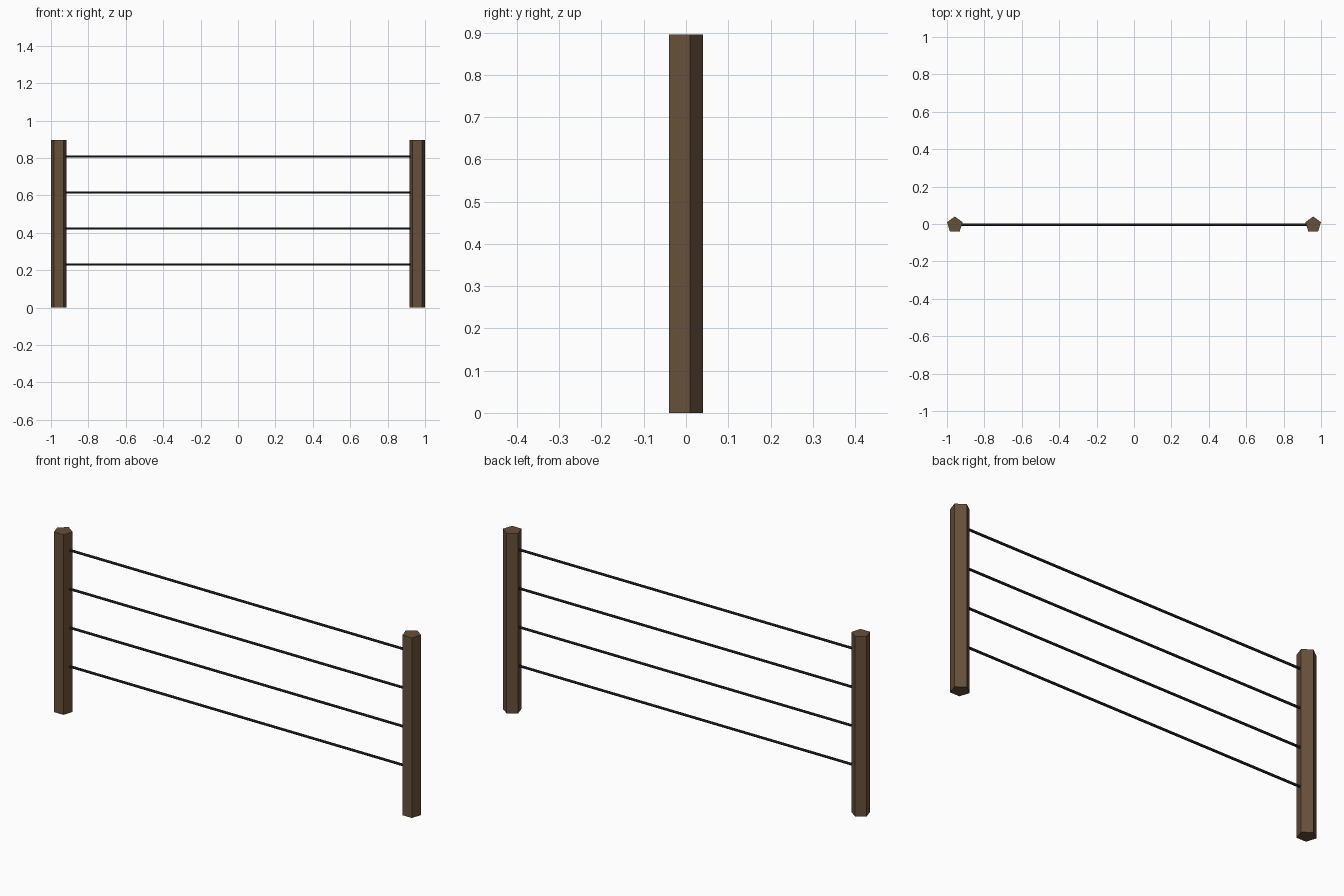
import bpy
from math import pi

if "Cube" in bpy.data.objects:
    bpy.data.objects.remove(bpy.data.objects["Cube"])

POST_R, POST_H, POST_X = 0.0442, 0.895, 0.958
POST_Y = -0.0042          # pentagon centre, so its bounds are centred on y = 0
WIRE_R = 0.006


def material(name, rgb):
    mat = bpy.data.materials.new(name)
    mat.diffuse_color = (*rgb, 1)
    mat.use_nodes = True
    mat.node_tree.nodes["Principled BSDF"].inputs["Base Color"].default_value = mat.diffuse_color
    return mat


def prism(name, sides, radius, length, location, rotation, mat):
    bpy.ops.mesh.primitive_cylinder_add(vertices=sides, radius=radius, depth=length,
                                        location=location, rotation=rotation)
    obj = bpy.context.object
    obj.name = name
    obj.data.materials.append(mat)
    return obj


wood = material("dark_wood", (0.133, 0.08, 0.042))
metal = material("dark_wire", (0.02, 0.02, 0.022))

# Five-sided posts with one corner pointing to the back
for side, x in (("left", -POST_X), ("right", POST_X)):
    prism(f"{side}_post", 5, POST_R, POST_H, (x, POST_Y, POST_H / 2), (0, 0, 0), wood)

# Four evenly spaced wires running between the post centres
for i in range(4):
    prism(f"wire_{i + 1}", 6, WIRE_R, 2 * POST_X, (0, POST_Y, 0.23 + 0.1925 * i),
          (0, pi / 2, 0), metal)
